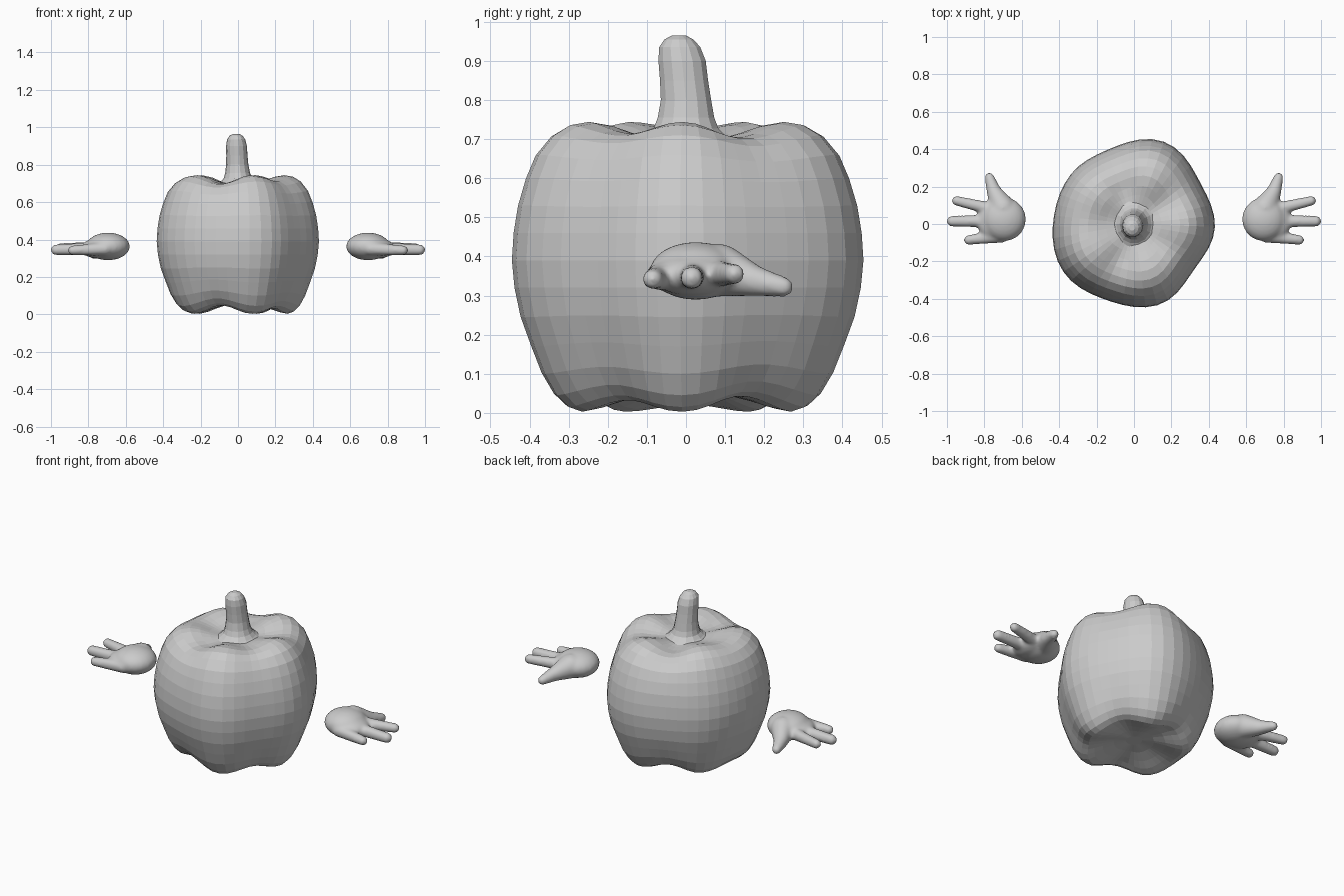
import bpy, bmesh, math
from mathutils import Vector, Matrix

if "Cube" in bpy.data.objects:
    bpy.data.objects.remove(bpy.data.objects["Cube"])


def new_object(name, bm):
    bmesh.ops.recalc_face_normals(bm, faces=bm.faces)
    me = bpy.data.meshes.new(name)
    bm.to_mesh(me)
    bm.free()
    ob = bpy.data.objects.new(name, me)
    bpy.context.collection.objects.link(ob)
    return ob


def loft(name, rings):
    """Skin closed rings of equal length; the ends are capped with a fan."""
    bm = bmesh.new()
    loops = [[bm.verts.new(p) for p in ring] for ring in rings]
    n = len(loops[0])
    for a, b in zip(loops, loops[1:]):
        for i in range(n):
            j = (i + 1) % n
            bm.faces.new((a[i], a[j], b[j], b[i]))
    for loop in (loops[0], loops[-1]):
        c = bm.verts.new(sum((v.co for v in loop), Vector()) / n)
        for i in range(n):
            bm.faces.new((loop[i], loop[(i + 1) % n], c))
    return new_object(name, bm)


# Body: profile (radius factor, height, groove strength, end dip), swept round five lobes
PROFILE = [(0.10, 0.055, 0, 0), (0.25, 0.045, .2, .2), (0.40, 0.028, .6, .5), (0.52, 0.011, 1, .9),
           (0.61, 0.003, 1, 1), (0.69, 0.015, 1, 1), (0.76, 0.045, 1, .9), (0.83, 0.10, .95, .6),
           (0.89, 0.17, .9, .35), (0.95, 0.245, .9, .15), (0.985, 0.32, .9, 0), (1.0, 0.39, .9, 0),
           (0.99, 0.46, .9, 0), (0.965, 0.53, .9, -.1), (0.92, 0.60, .95, -.25),
           (0.865, 0.66, 1, -.45), (0.775, 0.71, 1, -.7), (0.68, 0.736, 1, -.9),
           (0.57, 0.744, 1, -1), (0.45, 0.735, .9, -.9), (0.34, 0.718, .7, -.5),
           (0.23, 0.703, .3, -.1), (0.10, 0.70, 0, 0)]
RIDGE = [0.433, 0.468, 0.43, 0.456, 0.452]   # ridge radii, 72 degrees apart
DEPTH = [0.035, 0.028, 0.012, 0.024, 0.043]  # side groove after each ridge
ENDS = [0.040, 0.045, 0.018, 0.045, 0.03]    # groove at top and bottom
SEGS = 45


def lobe(deg):
    t = ((deg + 2) % 360) / 72
    i = int(t) % 5
    f = t - int(t)
    s = (1 - math.cos(math.pi * f)) / 2
    ridge = RIDGE[i] * (1 - s) + RIDGE[(i + 1) % 5] * s
    w = math.sin(math.pi * f) ** 2
    return ridge, DEPTH[i] * w, ENDS[i] * w


rings = []
for fac, z, groove, end in PROFILE:
    ring = []
    for k in range(SEGS):
        # grooves wander a little from top to bottom
        deg = 360 * k / SEGS - 2
        a = math.radians(deg)
        ridge, dip, end_dip = lobe(deg)
        r = fac * (ridge - dip * groove)
        ring.append((r * math.cos(a), r * math.sin(a), z + end_dip * end))
    rings.append(ring)
loft("body", rings)

# Stem: (centre x, centre y, z, radius), flared at the bottom
STEM = [(0, 0, 0.692, 0.135), (0, 0, 0.708, 0.105), (0, 0, 0.727, 0.085),
        (-.002, 0, 0.755, 0.074), (-.004, 0, 0.80, 0.066), (-.006, -.005, 0.85, 0.063),
        (-.008, -.01, 0.90, 0.062), (-.01, -.016, 0.935, 0.054),
        (-.01, -.018, 0.955, 0.038), (-.01, -.018, 0.965, 0.018)]
loft("stem", [[(x + .9 * r * math.cos(math.tau * k / 14), y + r * math.sin(math.tau * k / 14), z)
               for k in range(14)] for x, y, z, r in STEM])


# Hands: overlapping spheres fused by a remesh
def ball(bm, c, radii):
    m = Matrix.Translation(c) @ Matrix.Diagonal((*radii, 1))
    bmesh.ops.create_uvsphere(bm, u_segments=20, v_segments=12, radius=1, matrix=m)


def finger(bm, a, b, ra, rb, n=14):
    a, b = Vector(a), Vector(b)
    for i in range(n):
        t = i / (n - 1)
        r = ra + (rb - ra) * t
        ball(bm, a.lerp(b, t), (r, r, r))


def hand(name, side):
    bm = bmesh.new()
    ball(bm, (0.695, 0.025, 0.363), (0.118, 0.118, 0.074))          # palm
    ball(bm, (0.755, 0.015, 0.352), (0.085, 0.105, 0.052))          # knuckles
    finger(bm, (0.74, 0.075, 0.355), (0.948, 0.124, 0.355), 0.036, 0.027)
    finger(bm, (0.74, 0.015, 0.35), (0.972, 0.015, 0.345), 0.036, 0.030)
    finger(bm, (0.71, -0.065, 0.35), (0.884, -0.085, 0.342), 0.036, 0.027)
    finger(bm, (0.70, 0.085, 0.365), (0.748, 0.172, 0.338), 0.068, 0.040)  # thumb
    finger(bm, (0.748, 0.172, 0.338), (0.773, 0.25, 0.322), 0.040, 0.026)
    for v in bm.verts:
        v.co.x *= side
    ob = new_object(name, bm)
    rm = ob.modifiers.new("fuse", 'REMESH')
    rm.mode = 'VOXEL'
    rm.voxel_size = 0.009
    rm.use_smooth_shade = True
    sm = ob.modifiers.new("soften", 'SMOOTH')
    sm.factor = 0.5
    sm.iterations = 10


hand("right_hand", 1)
hand("left_hand", -1)
